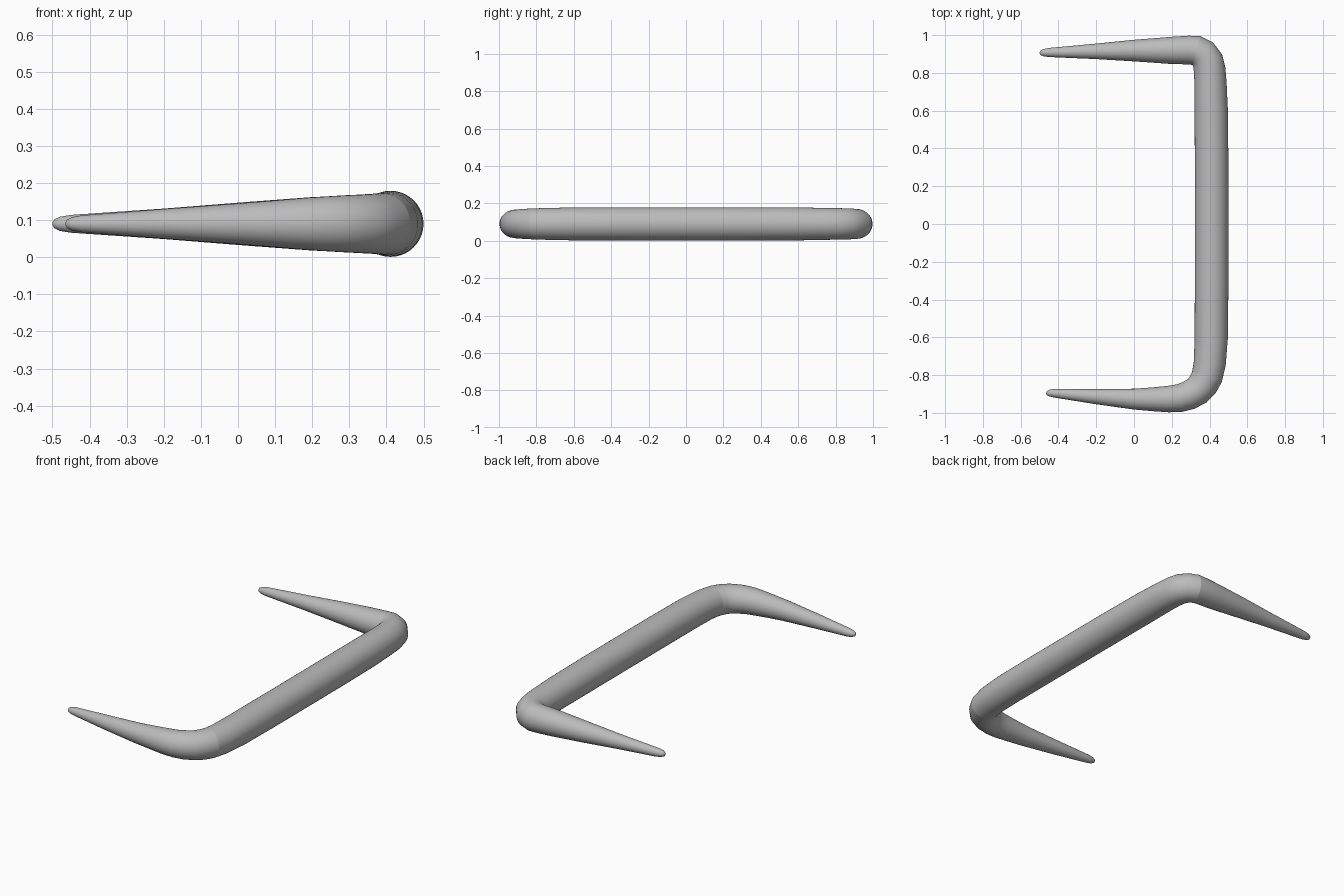
import bpy
import bmesh
import math
from mathutils import Vector

cube = bpy.data.objects.get("Cube")
if cube:
    bpy.data.objects.remove(cube)

SIDES = 40
MID_Z = 0.09

grey = bpy.data.materials.new("plain_grey")
grey.use_nodes = True
colour = (0.5, 0.5, 0.5, 1)
grey.diffuse_color = colour
grey.node_tree.nodes["Principled BSDF"].inputs["Base Color"].default_value = colour

# Centre line as (x, y, radius): back tip, corner, bar, corner, front tip
back_arm = [(-0.5, 0.907, 0.003), (-0.495, 0.907, 0.012), (-0.48, 0.907, 0.019),
            (-0.45, 0.908, 0.024), (-0.2, 0.914, 0.041), (0, 0.918, 0.057),
            (0.2, 0.919, 0.072), (0.29, 0.921, 0.076), (0.33, 0.918, 0.079)]
bar = [(0.365, 0.9, 0.081), (0.39, 0.865, 0.083), (0.4, 0.82, 0.084),
       (0.405, 0.75, 0.085), (0.409, 0.6, 0.088), (0.411, 0.3, 0.089),
       (0.411, -0.3, 0.089), (0.409, -0.6, 0.088), (0.401, -0.74, 0.085),
       (0.386, -0.81, 0.083)]
front_arm = [(0.365, -0.85, 0.081), (0.335, -0.883, 0.079), (0.29, -0.907, 0.077),
             (0.24, -0.922, 0.074), (0.18, -0.927, 0.07), (0.1, -0.928, 0.063),
             (0, -0.927, 0.055), (-0.2, -0.914, 0.04), (-0.42, -0.896, 0.023),
             (-0.447, -0.895, 0.018), (-0.461, -0.895, 0.011), (-0.465, -0.895, 0.003)]
path = back_arm + bar + front_arm


def ring(i):
    """Circle square to the path at point i."""
    a, b = path[max(i - 1, 0)], path[min(i + 1, len(path) - 1)]
    x, y, r = path[i]
    here = Vector((x, y))
    before = (here - Vector(a[:2])).normalized()
    after = (Vector(b[:2]) - here).normalized()
    along = (before + after).normalized()
    side = Vector((-along.y, along.x, 0))
    centre = Vector((x, y, MID_Z))
    angles = [math.tau * k / SIDES for k in range(SIDES)]
    return [centre + r * (side * math.cos(t) + Vector((0, 0, math.sin(t)))) for t in angles]


def sweep(name, first, last):
    """Round tube through path points first to last."""
    bm = bmesh.new()
    rings = [[bm.verts.new(p) for p in ring(i)] for i in range(first, last + 1)]
    for lower, upper in zip(rings, rings[1:]):
        for k in range(SIDES):
            n = (k + 1) % SIDES
            bm.faces.new((lower[k], lower[n], upper[n], upper[k]))
    # Close the pointed tips
    if first == 0:
        bm.faces.new(rings[0])
    if last == len(path) - 1:
        bm.faces.new(rings[-1])
    bmesh.ops.recalc_face_normals(bm, faces=bm.faces)
    # Make sure an open tube faces outward
    face = max(bm.faces, key=lambda f: f.calc_center_median().z)
    if face.normal.z < 0:
        bmesh.ops.reverse_faces(bm, faces=bm.faces)
    mesh = bpy.data.meshes.new(name)
    bm.to_mesh(mesh)
    bm.free()
    mesh.materials.append(grey)
    mesh.shade_smooth()
    obj = bpy.data.objects.new(name, mesh)
    bpy.context.collection.objects.link(obj)


corner_back = len(back_arm) - 1
corner_front = corner_back + len(bar)
sweep("back_arm", 0, corner_back)
sweep("crossbar", corner_back, corner_front)
sweep("front_arm", corner_front, len(path) - 1)
